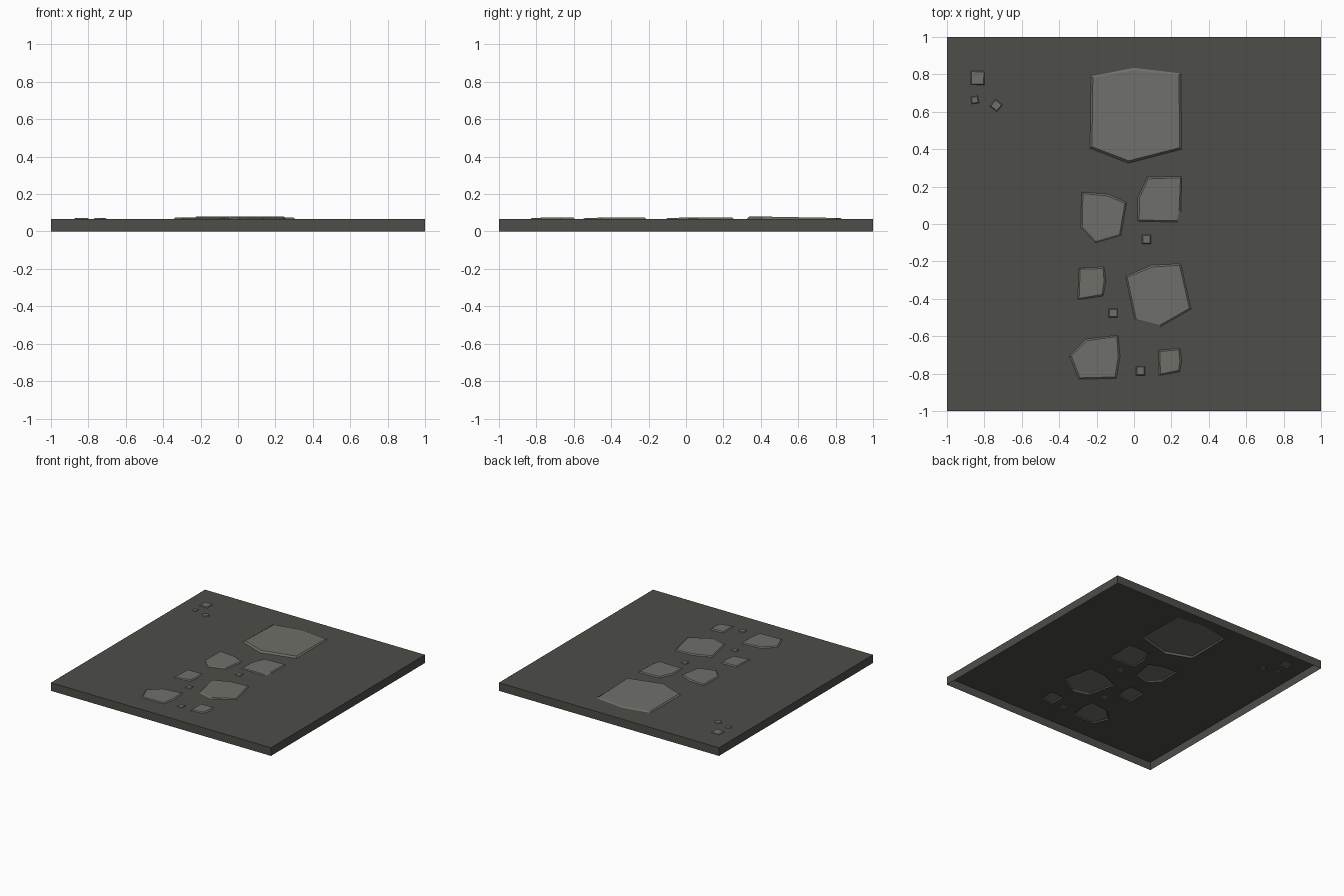
import bpy, bmesh, math
from mathutils import Vector

if "Cube" in bpy.data.objects:
    bpy.data.objects.remove(bpy.data.objects["Cube"])

TOP = 0.067


def material(name, rgb):
    m = bpy.data.materials.new(name)
    m.diffuse_color = (*rgb, 1)
    m.use_nodes = True
    m.node_tree.nodes["Principled BSDF"].inputs["Base Color"].default_value = m.diffuse_color
    return m


SLAB = material("dark ground", (0.075, 0.075, 0.066))
STONE = material("grey stone", (0.160, 0.162, 0.143))


def finish(name, bm, mat):
    me = bpy.data.meshes.new(name)
    bm.to_mesh(me)
    bm.free()
    me.materials.append(mat)
    ob = bpy.data.objects.new(name, me)
    bpy.context.collection.objects.link(ob)
    return ob


def loop(bm, pts, z):
    vs = [bm.verts.new((x, y, z)) for x, y in pts]
    return vs, [bm.edges.new((vs[i - 1], vs[i])) for i in range(len(vs))]


def pebble(x, y, radius, turn):
    """Four-sided outline, clockwise"""
    angles = [math.radians(turn - 90 * i) for i in range(4)]
    return [(x + radius * math.cos(a), y + radius * math.sin(a)) for a in angles]


# Stepping stones, outlines seen from above, in clockwise order
large = [(-.23, .79), (0, .835), (.25, .805), (.255, .40), (-.03, .325), (-.235, .405)]
left_a = [(-.28, .17), (-.14, .16), (-.04, .115), (-.07, -.06), (-.205, -.10), (-.285, -.015)]
right_a = [(.07, .25), (.255, .255), (.25, .065), (.235, .01), (.02, .015), (.02, .14)]
left_b = [(-.295, -.235), (-.16, -.23), (-.15, -.305), (-.165, -.385), (-.30, -.405)]
right_b = [(-.045, -.28), (.095, -.22), (.25, -.213), (.305, -.455), (.14, -.55), (.005, -.515)]
left_c = [(-.345, -.705), (-.255, -.615), (-.085, -.595), (-.075, -.71), (-.095, -.825), (-.295, -.83)]
right_c = [(.13, -.675), (.245, -.665), (.255, -.73), (.245, -.79), (.135, -.81)]

# name, outline, front height, back height, bevel width
STONES = [("large_stone", large, .014, .005, .013)]
for side, outlines in (("left", (left_a, left_b, left_c)), ("right", (right_a, right_b, right_c))):
    for i, pts in enumerate(outlines):
        STONES.append((f"stone_{side}_{i + 1}", pts, .006, .008, .010))

# Pebbles: three between the stones, three in the back corner
for i, (x, y) in enumerate([(.067, -.082), (-.111, -.476), (.035, -.785)]):
    STONES.append((f"pebble_{i + 1}", pebble(x, y, .034, 135), .005, .005, .006))
for i, spec in enumerate([(-.836, .781, .052, 133), (-.851, .663, .027, 145), (-.737, .634, .034, 95)]):
    STONES.append((f"corner_pebble_{i + 1}", pebble(*spec), .006, .005, .006))

# Ground slab: top sheet with stone-shaped openings, four sides, open underneath
bm = bmesh.new()
square = [(-1, -1), (1, -1), (1, 1), (-1, 1)]
rim, edges = loop(bm, square, TOP)
for _, pts, *_ in STONES:
    edges += loop(bm, pts, TOP)[1]
bmesh.ops.triangle_fill(bm, edges=edges, use_beauty=True, normal=(0, 0, 1))
for f in bm.faces:
    f.normal_update()
    if f.normal.z < 0:
        f.normal_flip()
base = [bm.verts.new((x, y, 0)) for x, y in square]
for i in range(4):
    bm.faces.new((base[i - 1], base[i], rim[i], rim[i - 1]))
finish("ground_slab", bm, SLAB)

# Raised stones: bevelled edge and slightly tilted flat top
for name, pts, front, back, inset in STONES:
    bm = bmesh.new()
    pts = [Vector(p) for p in reversed(pts)]      # counter-clockwise
    centre = sum(pts, Vector((0, 0))) / len(pts)
    y0, y1 = min(p.y for p in pts), max(p.y for p in pts)
    low = [bm.verts.new((p.x, p.y, TOP)) for p in pts]
    high = []
    for p in pts:
        q = p + (centre - p).normalized() * inset
        t = (p.y - y0) / (y1 - y0)
        high.append(bm.verts.new((q.x, q.y, TOP + front + (back - front) * t)))
    for i in range(len(pts)):
        bm.faces.new((low[i - 1], low[i], high[i], high[i - 1]))
    bm.faces.new(high)
    finish(name, bm, STONE)
